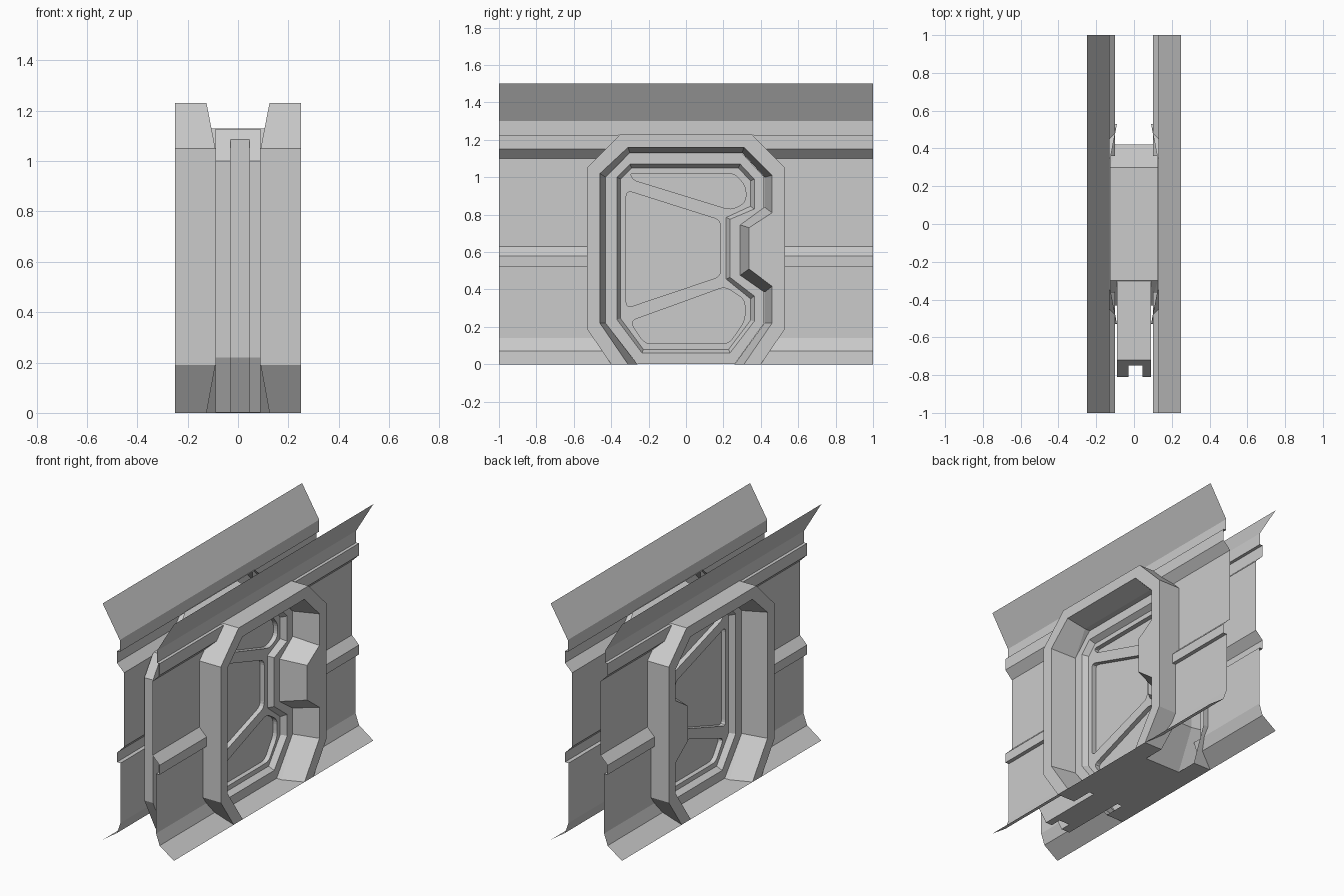
import bpy, bmesh
from mathutils import Vector

if "Cube" in bpy.data.objects:
    bpy.data.objects.remove(bpy.data.objects["Cube"])


def make(name, bm, mirror=(False, False)):
    bmesh.ops.remove_doubles(bm, verts=bm.verts, dist=1e-5)
    bmesh.ops.recalc_face_normals(bm, faces=bm.faces)
    me = bpy.data.meshes.new(name)
    bm.to_mesh(me)
    bm.free()
    ob = bpy.data.objects.new(name, me)
    bpy.context.collection.objects.link(ob)
    if any(mirror):
        m = ob.modifiers.new("mirror", 'MIRROR')
        m.use_axis = (mirror[0], mirror[1], False)
        m.merge_threshold = 0.0001
    return ob


def loft(bm, loops, cap=False, open_bottom=()):
    """Bridge closed loops of 3D points; open_bottom lists bands without their last side."""
    rows = [[bm.verts.new(p) for p in lp] for lp in loops]
    n = len(rows[0])
    for b, (r, s) in enumerate(zip(rows, rows[1:])):
        for i in range(n - 1 if b in open_bottom else n):
            j = (i + 1) % n
            bm.faces.new((r[i], r[j], s[j], s[i]))
    if cap:
        bm.faces.new(rows[0])
        bm.faces.new(rows[-1])


def at(x, pts):
    return [(x, y, z) for y, z in pts]


def hug(pts):
    """Place an outline on the wall: further out at the top and the floor."""
    return [(.125 if z < .01 or z > 1.1 else .09, y, z) for y, z in pts]


def rounded(pts, r=.035, seg=4):
    out, n = [], len(pts)
    for i in range(n):
        p, a, b = (Vector(pts[k % n]) for k in (i, i - 1, i + 1))
        d = min(r, (a - p).length * .45, (b - p).length * .45)
        s, e = p + (a - p).normalized() * d, p + (b - p).normalized() * d
        for k in range(seg + 1):
            t = k / seg
            out.append(tuple(s * (1 - t) ** 2 + p * 2 * t * (1 - t) + e * t * t))
    return out


# Side walls: folded sheet profile (x, z), interrupted by the door frame
profile = [(.25, 1.5), (.13, 1.3), (.13, 1.225), (.15, 1.225), (.15, 1.15), (.10, 1.10),
           (.10, .63), (.15, .58), (.15, .52), (.125, .52), (.125, .14), (.15, .07), (.25, 0)]
for name, a, b, y0 in (("wall_top_flange", 0, 2, 0), ("wall_upper_ridge", 2, 5, .36),
                       ("wall_panel", 5, 10, .46), ("wall_bottom_flange", 10, 12, .40)):
    bm = bmesh.new()
    for (x1, z1), (x2, z2) in zip(profile[a:b], profile[a + 1:b + 1]):
        bm.faces.new([bm.verts.new(p) for p in
                      ((x1, y0, z1), (x1, 1, z1), (x2, 1, z2), (x2, y0, z2))])
    make(name, bm, (True, True))

# Door frame: outer octagon, front opening edge with side notch, deep edge
outer = [(-.40, 0), (-.53, .19), (-.53, 1.05), (-.35, 1.23), (.35, 1.23), (.53, 1.05),
         (.53, .81), (.53, .73), (.53, .51), (.53, .417), (.53, .19), (.40, 0)]
front = [(-.31, 0), (-.46, .22), (-.46, 1.02), (-.31, 1.16), (.31, 1.16), (.46, 1.01),
         (.46, .81), (.337, .73), (.337, .51), (.46, .417), (.46, .22), (.31, 0)]
deep = [(-.26, 0), (-.43, .22), (-.43, 1.0), (-.30, 1.13), (.30, 1.13), (.42, 1.0),
        (.42, .84), (.29, .745), (.29, .476), (.42, .385), (.42, .22), (.26, 0)]
bm = bmesh.new()
loft(bm, [hug(outer), at(.25, outer), at(.25, front), hug(deep)], open_bottom=(1, 2))
make("door_frame", bm, (True, False))

# Jamb band joining both frames
jamb = deep[:6] + deep[10:]
bm = bmesh.new()
loft(bm, [hug(jamb), [(-x, y, z) for x, y, z in hug(jamb)]])
make("door_jamb", bm)

# Sliding door leaf, running back between the walls
leaf = [(-.70, 0.001), (-.81, .22), (-.81, 1.0), (-.72, 1.128), (.30, 1.128), (.418, 1.0),
        (.418, .22), (.26, 0.001)]
bm = bmesh.new()
loft(bm, [at(-.09, leaf), at(.09, leaf)], cap=True)
door = make("door_leaf", bm)

# Cutters: bevelled recess on both sides, and the channel in the leaf's rear edge
rim = [(-.24, .08), (-.37, .24), (-.37, 1.0), (-.30, 1.07), (.29, 1.07), (.365, .99),
       (.365, .83), (.235, .775), (.235, .465), (.365, .365), (.365, .23), (.25, .06)]
rim[0], rim[-1] = (-.235, .06), (.235, .06)
inner = [(-.228, .08), (-.35, .245), (-.35, .99), (-.29, 1.05), (.28, 1.05), (.345, .98),
         (.345, .845), (.215, .785), (.215, .455), (.345, .35), (.345, .235), (.228, .08)]
channel = [(-.9, 1.21), (-.66, 1.21), (-.75, 1.09), (-.75, .22), (-.6, -.05), (-.9, -.05)]
bm = bmesh.new()
for s in (1, -1):
    loft(bm, [at(.055 * s, inner), at(.09 * s, rim), at(.13 * s, rim)], cap=True)
loft(bm, [at(-.03, channel), at(.045, channel)], cap=True)
recess = make("recess_cutter", bm)

# Cutter: three rounded panels on both sides
panels = [
    [(-.30, 1.02), (.26, 1.02), (.32, .95), (.32, .865), (.24, .825), (-.28, .985)],
    [(-.32, .93), (-.32, .30), (.185, .47), (.185, .77)],
    [(-.30, .23), (.21, .415), (.315, .345), (.315, .235), (.23, .11), (-.22, .11)],
]
bm = bmesh.new()
for pts in panels:
    for s in (1, -1):
        ring = rounded(pts)
        loft(bm, [at(.025 * s, ring), at(.14 * s, ring)], cap=True)
panel_cut = make("panel_cutter", bm)

for cutter in (recess, panel_cut):
    m = door.modifiers.new(cutter.name, 'BOOLEAN')
    m.operation, m.solver, m.object = 'DIFFERENCE', 'EXACT', cutter
    cutter.hide_render = True
    cutter.hide_set(True)
